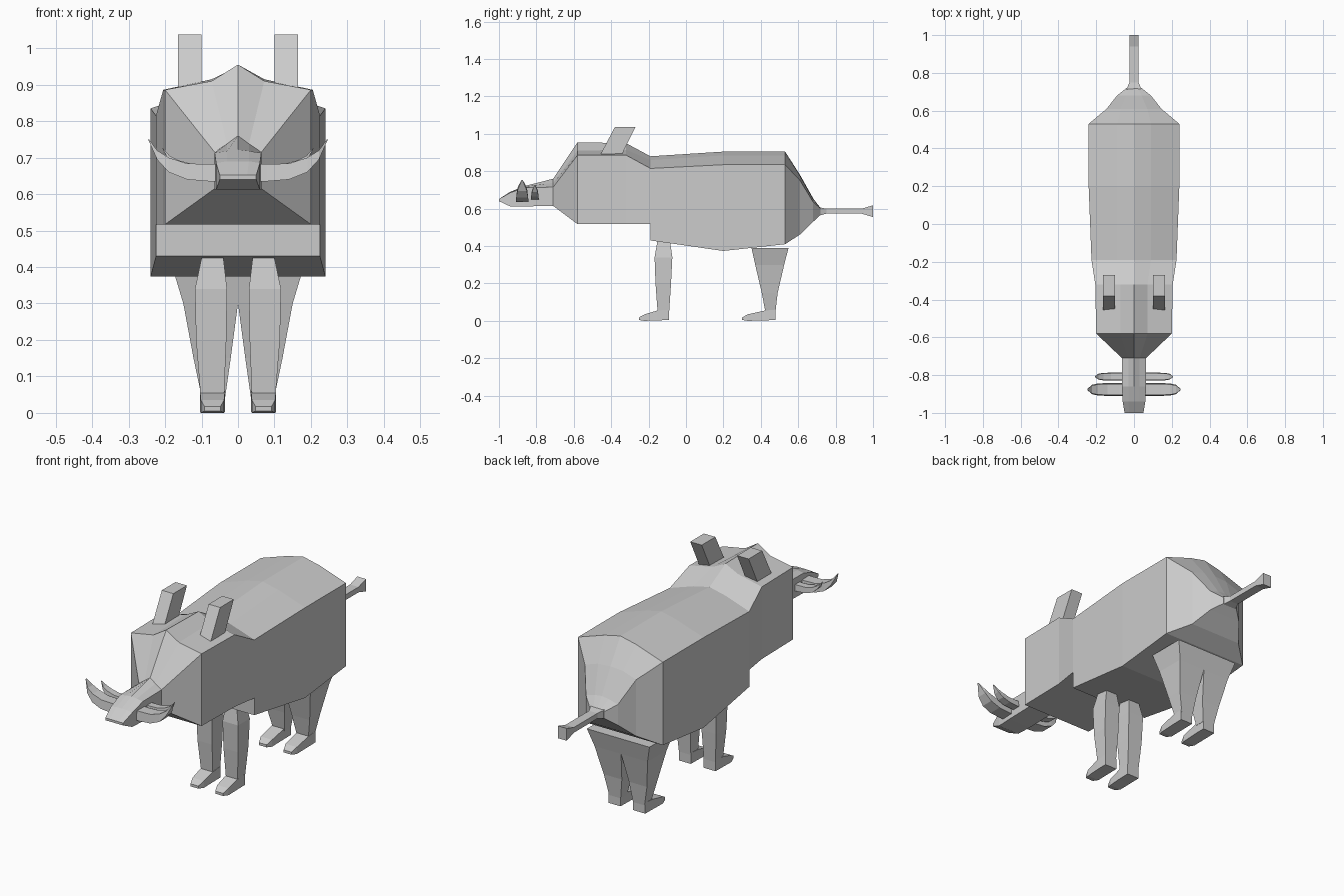
import bpy, bmesh

grey = bpy.data.materials.new("hide_grey")
grey.diffuse_color = (0.6, 0.6, 0.6, 1)


def loft(name, rings):
    """Skin a closed solid over rings with equal point counts."""
    bm = bmesh.new()
    loops = [[bm.verts.new(p) for p in ring] for ring in rings]
    n = len(loops[0])
    for a, b in zip(loops, loops[1:]):
        for i in range(n):
            j = (i + 1) % n
            bm.faces.new((a[i], a[j], b[j], b[i]))
    bm.faces.new(loops[0])
    bm.faces.new(loops[-1])
    bmesh.ops.remove_doubles(bm, verts=bm.verts, dist=0.0001)
    bmesh.ops.recalc_face_normals(bm, faces=bm.faces)
    me = bpy.data.meshes.new(name)
    bm.to_mesh(me)
    bm.free()
    me.materials.append(grey)
    ob = bpy.data.objects.new(name, me)
    bpy.context.collection.objects.link(ob)
    return ob


def pair(name, rings):
    """Make a left and a right copy of a lofted part."""
    loft("right_" + name, rings)
    loft("left_" + name, [[(-x, y, z) for x, y, z in r] for r in rings])


def body_ring(y, w, ridge, mid_x, mid_z, shoulder, bottom):
    half = [(mid_x, y, mid_z), (w, y, shoulder), (w, y, bottom)]
    return [(0, y, ridge)] + half + [(-x, y, z) for x, y, z in reversed(half)]


def flat_ring(z, x0, x1, y0, y1):
    return [(x0, y0, z), (x1, y0, z), (x1, y1, z), (x0, y1, z)]


def cross_ring(y, x0, x1, z0, z1):
    return [(x0, y, z0), (x1, y, z0), (x1, y, z1), (x0, y, z1)]


# Snout, head, trunk and rump in one skin: y, width, ridge, mid x, mid z, shoulder, bottom
loft("body", [body_ring(*r) for r in (
    (-1.00, 0.050, 0.652, 0.025, 0.652, 0.652, 0.640),
    (-0.94, 0.060, 0.690, 0.030, 0.690, 0.685, 0.612),
    (-0.86, 0.064, 0.722, 0.030, 0.718, 0.713, 0.612),
    (-0.71, 0.064, 0.760, 0.030, 0.738, 0.715, 0.615),
    (-0.58, 0.200, 0.955, 0.072, 0.910, 0.886, 0.517),
    (-0.32, 0.205, 0.950, 0.072, 0.915, 0.886, 0.517),
    (-0.19, 0.225, 0.880, 0.090, 0.860, 0.815, 0.517),
    (-0.19, 0.225, 0.880, 0.090, 0.860, 0.815, 0.430),
    (0.20, 0.240, 0.905, 0.090, 0.885, 0.835, 0.374),
    (0.53, 0.240, 0.905, 0.090, 0.885, 0.835, 0.410),
    (0.61, 0.145, 0.780, 0.070, 0.775, 0.750, 0.462),
    (0.68, 0.090, 0.655, 0.040, 0.650, 0.635, 0.530),
    (0.72, 0.040, 0.602, 0.020, 0.602, 0.600, 0.567),
)])

# Tail with a flared tip
loft("tail", [cross_ring(*r) for r in (
    (0.70, -0.045, 0.045, 0.560, 0.610),
    (0.75, -0.024, 0.024, 0.573, 0.600),
    (0.94, -0.024, 0.024, 0.573, 0.600),
    (1.00, -0.025, 0.025, 0.555, 0.618),
)])

# Ears: boxes leaning backward
pair("ear", [flat_ring(0.885, 0.10, 0.165, -0.46, -0.345),
             flat_ring(1.037, 0.10, 0.165, -0.38, -0.27)])

# Tusks: x, half depth, lower z, upper z
for name, yc, k, reach, lift in (("front_tusk", -0.876, 1.0, 1.0, 0.0),
                                 ("rear_tusk", -0.808, 0.62, 0.80, 0.015)):
    rings = []
    for x, d, z0, z1 in ((0.0, 0.034, 0.635, 0.685), (0.08, 0.034, 0.635, 0.682),
                         (0.14, 0.034, 0.640, 0.684), (0.19, 0.032, 0.660, 0.700),
                         (0.222, 0.025, 0.695, 0.720), (0.246, 0.004, 0.749, 0.753)):
        z0, z1 = (0.635 + (z - 0.635) * (0.65 + 0.35 * (lift == 0)) + lift for z in (z0, z1))
        x = 0.05 + (x - 0.05) * reach
        rings.append([(x, yc - d * k, z0), (x, yc + d * k, z0),
                      (x, yc + d * k * 0.85, z1), (x, yc - d * k * 0.85, z1)])
    pair(name, rings)

# Front legs
pair("front_leg", [flat_ring(*r) for r in (
    (0.425, 0.040, 0.100, -0.153, -0.085),
    (0.340, 0.030, 0.118, -0.168, -0.073),
    (0.200, 0.032, 0.115, -0.163, -0.080),
    (0.050, 0.038, 0.103, -0.152, -0.090),
)])

# Hind legs, meeting at the hips
pair("hind_leg", [flat_ring(*r) for r in (
    (0.390, 0.000, 0.177, 0.350, 0.548),
    (0.300, 0.000, 0.150, 0.370, 0.525),
    (0.150, 0.020, 0.122, 0.405, 0.490),
    (0.045, 0.035, 0.100, 0.425, 0.478),
)])

# Feet with pointed toes
for name, heel, ankle in (("front_foot", -0.09, -0.155), ("hind_foot", 0.478, 0.42)):
    toe = heel - (0.162 if name == "front_foot" else 0.178)
    pair(name, [cross_ring(*r) for r in (
        (heel, 0.036, 0.104, 0.004, 0.060),
        (ankle, 0.036, 0.104, 0.003, 0.055),
        (toe + 0.03, 0.038, 0.102, 0.000, 0.035),
        (toe, 0.048, 0.092, 0.005, 0.018),
    )])
